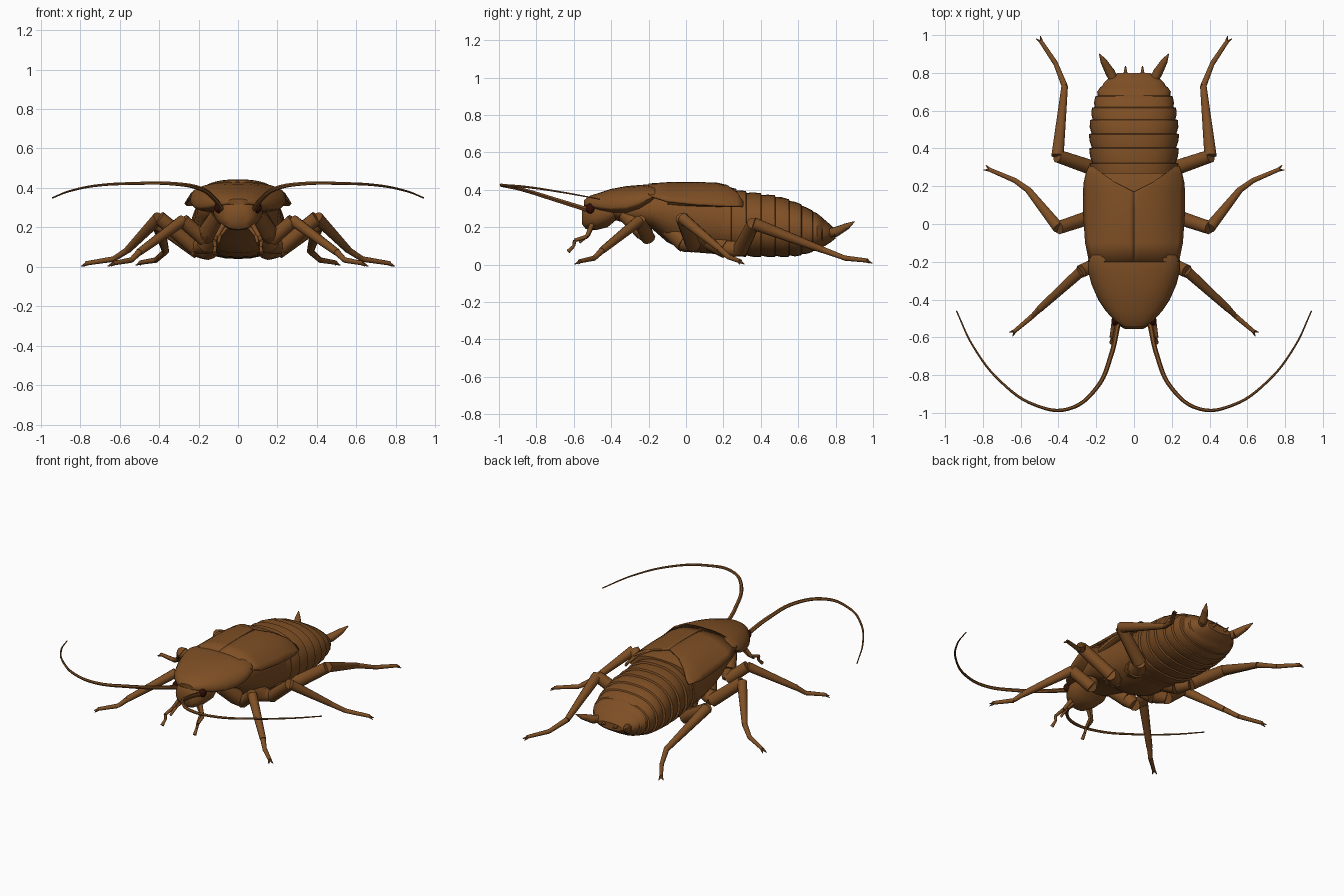
import bpy, bmesh, math
from mathutils import Vector

cube = bpy.data.objects.get("Cube")
if cube:
    bpy.data.objects.remove(cube, do_unlink=True)


def material(name, rgb):
    m = bpy.data.materials.new(name)
    m.use_nodes = True
    m.diffuse_color = (*rgb, 1)
    m.node_tree.nodes["Principled BSDF"].inputs["Base Color"].default_value = (*rgb, 1)
    return m


BROWN = material("chestnut brown", (0.21, 0.078, 0.018))
EYE = material("dark red", (0.035, 0.004, 0.002))


def finish(name, bm, mat=BROWN, angle=40):
    bmesh.ops.recalc_face_normals(bm, faces=bm.faces[:])
    me = bpy.data.meshes.new(name)
    bm.to_mesh(me)
    bm.free()
    me.materials.append(mat)
    ob = bpy.data.objects.new(name, me)
    bpy.context.collection.objects.link(ob)
    bpy.ops.object.select_all(action='DESELECT')
    ob.select_set(True)
    bpy.context.view_layer.objects.active = ob
    bpy.ops.object.shade_smooth_by_angle(angle=math.radians(angle))
    return ob


def loft(name, rings, sides=28, angle=40):
    """Skin rings given as (y, half width, top, bottom, height of widest point)."""
    bm = bmesh.new()
    loops = []
    for y, w, top, bot, mid in rings:
        loop = []
        for i in range(sides):
            a = math.tau * i / sides
            c, s = math.cos(a), math.sin(a)
            x = w * math.copysign(abs(c) ** 0.85, c)
            z = mid + ((top - mid) if s > 0 else (mid - bot)) * math.copysign(abs(s) ** 0.9, s)
            loop.append(bm.verts.new((x, y, z)))
        loops.append(loop)
    for a, b in zip(loops, loops[1:]):
        for i in range(sides):
            j = (i + 1) % sides
            bm.faces.new((a[i], a[j], b[j], b[i]))
    bm.faces.new(loops[0])
    bm.faces.new(loops[-1])
    return finish(name, bm, angle=angle)


def cone(bm, p, q, r1, r2, sides=10):
    p, q = Vector(p), Vector(q)
    d = q - p
    m = d.to_track_quat('Z', 'Y').to_matrix().to_4x4()
    m.translation = (p + q) / 2
    bmesh.ops.create_cone(bm, cap_ends=True, segments=sides, radius1=r1, radius2=r2,
                          depth=d.length, matrix=m)


def limb(name, pts, side, claws=False):
    """Jointed limb through points (x, y, z, radius at start, radius at end of segment)."""
    bm = bmesh.new()
    P = [Vector((side * p[0], p[1], p[2])) for p in pts]
    for i in range(len(P) - 1):
        cone(bm, P[i], P[i + 1], pts[i][3], pts[i][4])
    if claws:
        d = (P[-1] - P[-2]).normalized()
        across = d.cross(Vector((0, 0, 1))).normalized()
        for k in (-1, 1):
            tip = P[-1] + d * 0.022 + across * k * 0.014 - Vector((0, 0, 0.012))
            cone(bm, P[-1] - d * 0.012, tip, 0.011, 0.002, 6)
    return finish(name, bm)


def interp(table, y):
    for a, b in zip(table, table[1:]):
        if y <= b[0]:
            t = (y - a[0]) / (b[0] - a[0])
            return [u + (v - u) * t for u, v in zip(a, b)]
    return list(table[-1])


# Head and thorax
loft("head", [(-.555, .05, .30, .215, .25), (-.535, .085, .335, .19, .26),
              (-.48, .11, .36, .185, .27), (-.42, .125, .37, .2, .28), (-.36, .11, .36, .25, .3)])
loft("thorax", [(-.42, .11, .36, .25, .3), (-.28, .165, .39, .21, .29), (-.18, .195, .4, .19, .29),
                (-.1, .205, .41, .12, .28), (0, .21, .41, .07, .26), (.12, .22, .41, .06, .24),
                (.26, .22, .39, .05, .22)])

# Hood over the head
loft("pronotum", [(-.545, .055, .345, .315, .325), (-.51, .105, .37, .3, .32), (-.46, .15, .385, .285, .31),
                  (-.4, .19, .405, .275, .305), (-.32, .225, .42, .27, .31), (-.25, .243, .426, .29, .33),
                  (-.19, .243, .43, .33, .355), (-.165, .225, .425, .36, .37)])

# Shield between the wing pads
loft("hind_shield", [(-.1, .2, .42, .3, .33), (.1, .235, .428, .3, .325), (.22, .235, .418, .3, .32),
                     (.27, .225, .405, .3, .32)])

# Segmented abdomen, each plate overlapping the next
shape = [(.15, .215, .405, .055, .22), (.3, .232, .395, .042, .21), (.5, .236, .365, .04, .2),
         (.6, .224, .33, .045, .19), (.7, .195, .275, .075, .18), (.76, .15, .225, .11, .17),
         (.8, .085, .185, .14, .165)]
edges = [.15, .24, .32, .4, .475, .55, .615, .675, .725, .77, .8]
rings = []
for a, b in zip(edges, edges[1:]):
    for y, k in ((a, .955), ((a + b) / 2, 1.0), (b, 1.015)):
        _, w, top, bot, mid = interp(shape, y)
        rings.append((y + (.004 if k < 1 else 0), w * k, mid + (top - mid) * k,
                      mid - (mid - bot) * min(k, 1), mid))
loft("abdomen", rings, angle=32)

# Wing pads: curved sheets with a pointed rear outer corner
pad = [(-.2, 0, .235, .428, .37), (-.1, 0, .255, .435, .338), (.05, 0, .265, .437, .322),
       (.17, 0, .266, .432, .315), (.22, .1, .262, .428, .312), (.27, .17, .25, .42, .312),
       (.305, .215, .235, .41, .312)]
for side, label in ((1, "left"), (-1, "right")):
    bm = bmesh.new()
    rows = []
    for y, inner, outer, top, low in pad:
        row = []
        for i in range(11):
            x = inner + (outer - inner) * i / 10
            row.append(bm.verts.new((side * x, y, top - (top - low) * (x / outer) ** 2.8)))
        rows.append(row)
    for a, b in zip(rows, rows[1:]):
        for i in range(10):
            bm.faces.new((a[i], a[i + 1], b[i + 1], b[i]))
    ob = finish(label + "_wing_pad", bm)
    sol = ob.modifiers.new("thickness", 'SOLIDIFY')
    sol.thickness = 0.012
    sol.offset = 0

# Legs as coxa, femur, tibia and tarsus
legs = {
    "front": [(.1, -.33, .27, .04, .05), (.15, -.23, .18, .05, .035), (.17, -.2, .14, .038, .036),
              (.28, -.25, .235, .03, .019), (.5, -.45, .075, .017, .013), (.54, -.49, .035, .014, .011),
              (.635, -.57, .018, 0, 0)],
    "middle": [(.1, -.1, .2, .05, .06), (.16, 0, .12, .055, .035), (.22, .04, .1, .04, .036),
               (.4, -.02, .25, .032, .018), (.56, .18, .085, .017, .014), (.63, .23, .04, .014, .011),
               (.77, .29, .018, 0, 0)],
    "hind": [(.1, .1, .15, .06, .06), (.16, .22, .09, .055, .035), (.2, .29, .08, .042, .036),
             (.405, .36, .22, .034, .018), (.367, .73, .08, .017, .013), (.415, .85, .035, .014, .011),
             (.495, .97, .022, 0, 0)],
}
feeler = [(.085, -.53, .295), (.12, -.69, .345), (.2, -.87, .4), (.35, -.98, .423), (.52, -.96, .423),
          (.7, -.84, .414), (.85, -.65, .385), (.94, -.46, .35)]

for side, label in ((1, "left"), (-1, "right")):
    for leg, pts in legs.items():
        limb(f"{label}_{leg}_leg", pts, side, claws=True)

    # Mouth feelers
    limb(label + "_palp", [(.07, -.5, .22, .014, .011), (.11, -.53, .15, .011, .009),
                           (.12, -.595, .13, .01, .008), (.115, -.6, .1, .008, .011),
                           (.12, -.63, .07, 0, 0)], side)
    limb(label + "_inner_palp", [(.05, -.5, .21, .011, .009), (.09, -.52, .16, .009, .008),
                                 (.1, -.57, .12, 0, 0)], side)
    # Tail spikes
    limb(label + "_cercus", [(.09, .73, .165, .022, .027), (.125, .8, .175, .027, .018),
                             (.16, .86, .205, .018, .003), (.183, .9, .23, 0, 0)], side)
    limb(label + "_stylus", [(.045, .76, .165, .02, .003), (.045, .835, .175, 0, 0)], side)

    # Eyes
    bm = bmesh.new()
    bmesh.ops.create_uvsphere(bm, u_segments=14, v_segments=10, radius=1)
    for v in bm.verts:
        v.co = Vector((side * .098 + v.co.x * .022, -.512 + v.co.y * .024, .3 + v.co.z * .027))
    finish(label + "_eye", bm, EYE)

    # Antennae, tapering to the tip
    cu = bpy.data.curves.new(label + "_antenna", 'CURVE')
    cu.dimensions = '3D'
    cu.bevel_depth = 1
    cu.bevel_resolution = 1
    cu.resolution_u = 6
    cu.use_fill_caps = True
    sp = cu.splines.new('BEZIER')
    sp.bezier_points.add(len(feeler) - 1)
    for i, (bp, (x, y, z)) in enumerate(zip(sp.bezier_points, feeler)):
        bp.co = (side * x, y, z)
        bp.handle_left_type = bp.handle_right_type = 'AUTO'
        bp.radius = .014 - .0015 * i
    cu.materials.append(BROWN)
    ob = bpy.data.objects.new(label + "_antenna", cu)
    bpy.context.collection.objects.link(ob)
    bpy.ops.object.select_all(action='DESELECT')
    ob.select_set(True)
    bpy.context.view_layer.objects.active = ob
    bpy.ops.object.convert(target='MESH')
    bpy.ops.object.shade_smooth_by_angle(angle=math.radians(50))
